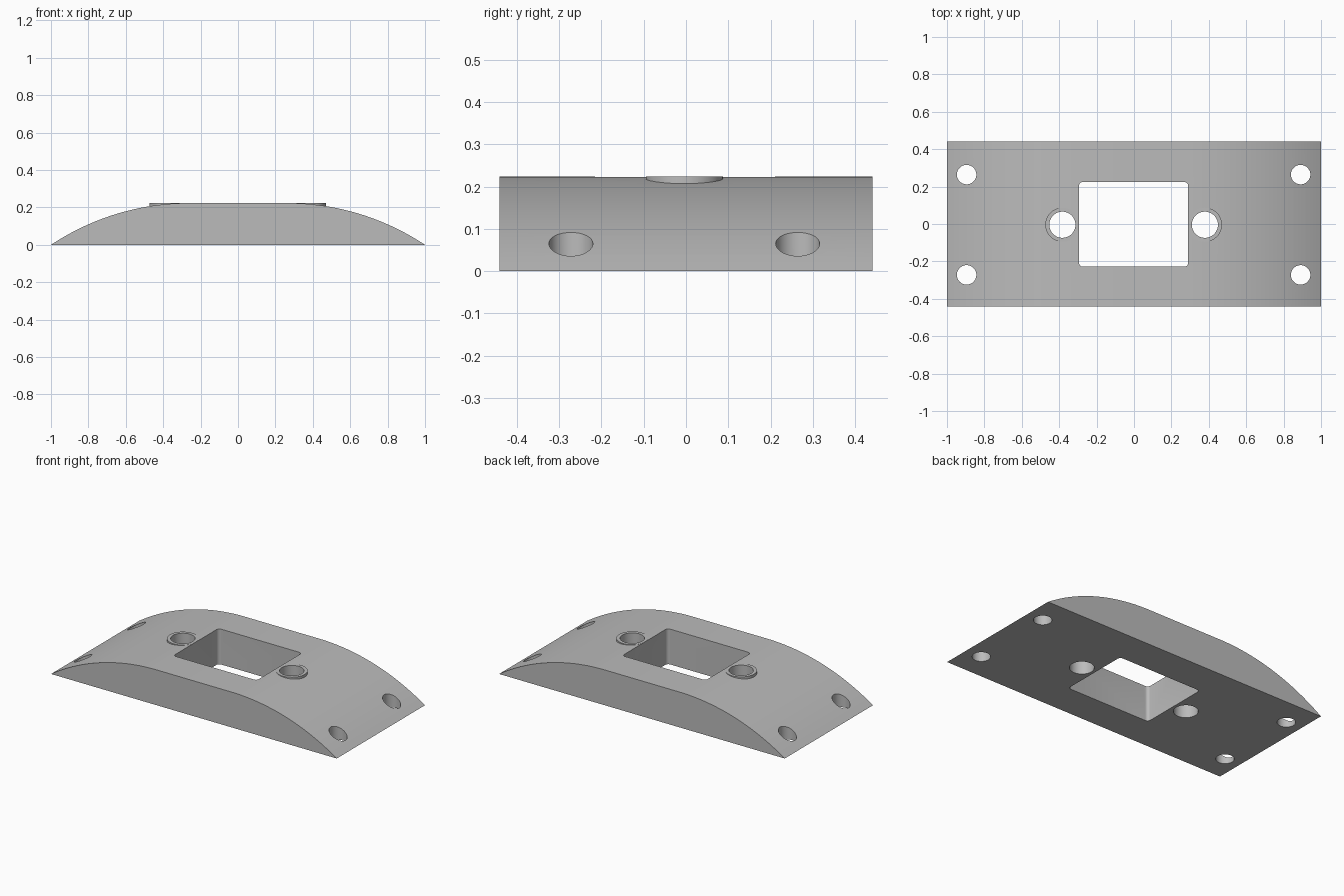
import bpy, bmesh, math

old = bpy.data.objects.get("Cube")
if old:
    bpy.data.objects.remove(old, do_unlink=True)

TOP, FLAT, HALF_Y = 0.2235, 0.26, 0.441
CX, CY = -0.002, -0.004          # centre of the hole pattern

grey = bpy.data.materials.new("plain grey")
grey.use_nodes = True
colour = (0.5, 0.5, 0.5, 1)
grey.diffuse_color = colour
grey.node_tree.nodes["Principled BSDF"].inputs["Base Color"].default_value = colour


def prism(name, outline, axis, low, high):
    """Extrude a closed 2D outline along y or z."""
    bm = bmesh.new()
    place = (lambda a, b: (a, low, b)) if axis == "y" else (lambda a, b: (a, b, low))
    face = bm.faces.new([bm.verts.new(place(a, b)) for a, b in outline])
    ext = bmesh.ops.extrude_face_region(bm, geom=[face])
    verts = [g for g in ext["geom"] if isinstance(g, bmesh.types.BMVert)]
    shift = (0, high - low, 0) if axis == "y" else (0, 0, high - low)
    bmesh.ops.translate(bm, verts=verts, vec=shift)
    bmesh.ops.recalc_face_normals(bm, faces=bm.faces)
    mesh = bpy.data.meshes.new(name)
    bm.to_mesh(mesh)
    bm.free()
    mesh.materials.append(grey)
    obj = bpy.data.objects.new(name, mesh)
    bpy.context.collection.objects.link(obj)
    return obj


def arc(x, y, r, start, end, n):
    return [(x + r * math.cos(math.radians(start + (end - start) * i / n)),
             y + r * math.sin(math.radians(start + (end - start) * i / n)))
            for i in range(n + 1)]


def circle(x, y, r, n=48):
    return arc(x, y, r, 0, 360, n)[:-1]


def combine(target, tool, operation):
    mod = target.modifiers.new(operation.lower(), "BOOLEAN")
    mod.operation, mod.solver, mod.object = operation, "EXACT", tool
    bpy.context.view_layer.objects.active = target
    bpy.ops.object.modifier_apply(modifier=mod.name)
    bpy.data.objects.remove(tool, do_unlink=True)


# Plate: flat crown with a tangent arc falling to each end
run = 1 - FLAT
radius = (run ** 2 + TOP ** 2) / (2 * TOP)
sweep = math.degrees(math.asin(run / radius))
right = arc(FLAT, TOP - radius, radius, 90 - sweep, 90, 32)
plate = prism("curved_plate", right + [(-x, z) for x, z in reversed(right)],
              "y", -HALF_Y, HALF_Y)

# Level bosses around the two inner holes
for side in (-1, 1):
    boss = prism("boss", circle(CX + side * 0.381, CY, 0.091), "z", 0.1, TOP)
    combine(plate, boss, "UNION")

# Central window with rounded corners
w, h, r = 0.292, 0.226, 0.02
window = []
for sx, sy, start in ((1, 1, 0), (-1, 1, 90), (-1, -1, 180), (1, -1, 270)):
    window += arc(CX + sx * (w - r), CY / 2 + sy * (h - r), r, start, start + 90, 6)
combine(plate, prism("window_cutter", window, "z", -0.2, 0.5), "DIFFERENCE")

# Inner holes and four corner holes
holes = [(s * 0.381, 0, 0.07) for s in (-1, 1)]
holes += [(sx * 0.893, sy * 0.268, 0.052) for sx in (-1, 1) for sy in (-1, 1)]
for x, y, size in holes:
    combine(plate, prism("hole_cutter", circle(CX + x, CY + y, size), "z", -0.2, 0.5),
            "DIFFERENCE")

# Smooth the curves, keep the rims crisp
bpy.ops.object.select_all(action="DESELECT")
plate.select_set(True)
bpy.context.view_layer.objects.active = plate
bpy.ops.object.shade_smooth_by_angle(angle=math.radians(20))
